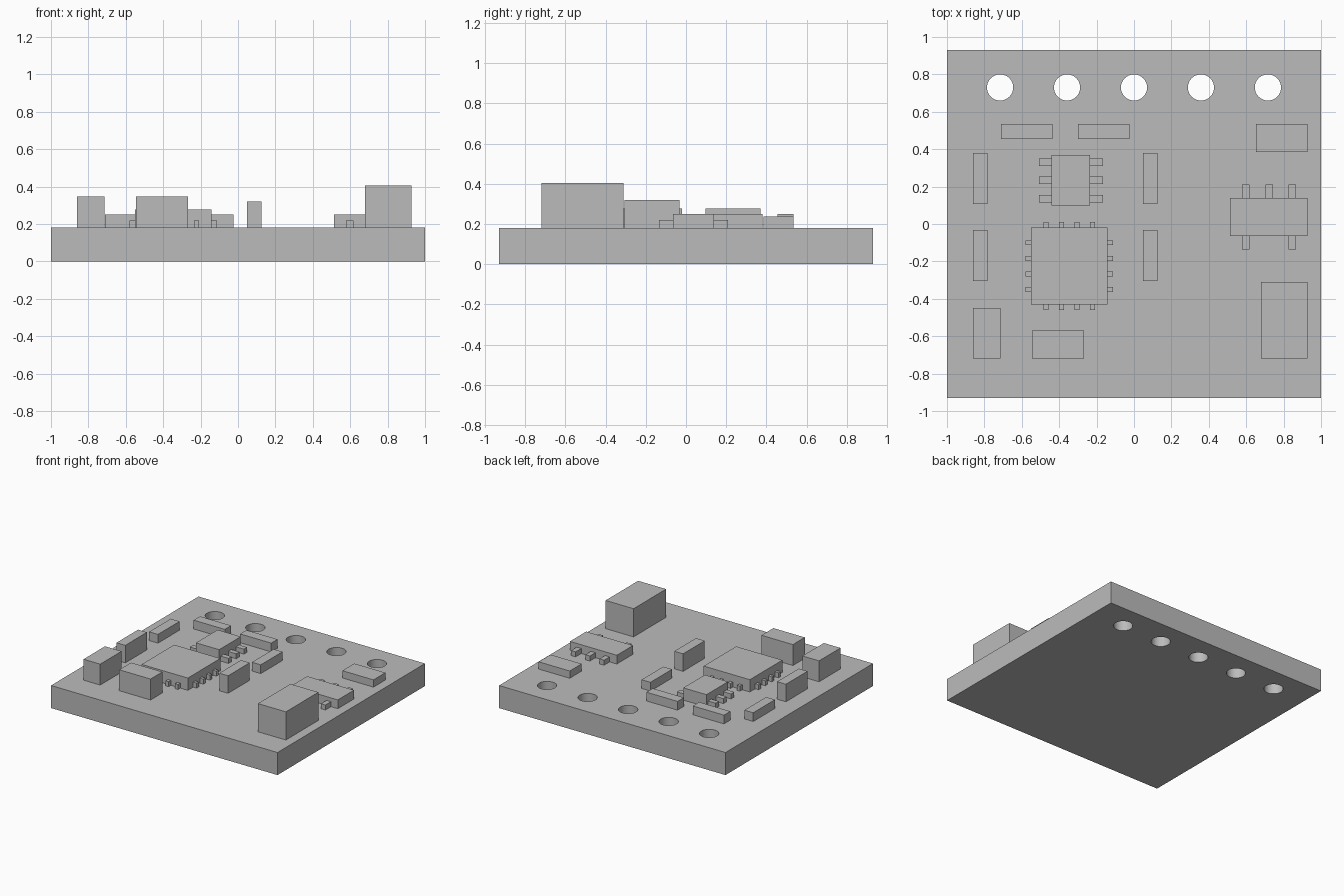
import bpy
import bmesh
from mathutils import Matrix, Vector

cube = bpy.data.objects.get("Cube")
if cube:
    bpy.data.objects.remove(cube, do_unlink=True)

grey = bpy.data.materials.new("plain_grey")
grey.use_nodes = True
color = (0.5, 0.5, 0.5, 1)
grey.diffuse_color = color
grey.node_tree.nodes["Principled BSDF"].inputs["Base Color"].default_value = color

BOARD_TOP = 0.18
PIN_TOP = 0.22


def finish(name, bm):
    mesh = bpy.data.meshes.new(name)
    bm.to_mesh(mesh)
    bm.free()
    mesh.materials.append(grey)
    obj = bpy.data.objects.new(name, mesh)
    bpy.context.collection.objects.link(obj)
    return obj


def add_box(bm, x0, x1, y0, y1, top, bottom=BOARD_TOP):
    center = Vector((x0 + x1, y0 + y1, bottom + top)) / 2
    size = Matrix.Diagonal((x1 - x0, y1 - y0, top - bottom, 1))
    bmesh.ops.create_cube(bm, size=1, matrix=Matrix.Translation(center) @ size)


def box(name, *bounds):
    bm = bmesh.new()
    add_box(bm, *bounds)
    return finish(name, bm)


def pins(name, bounds):
    bm = bmesh.new()
    for b in bounds:
        add_box(bm, *b, PIN_TOP)
    return finish(name, bm)


# Board with a row of round through holes
board = box("board", -1, 1, -0.93, 0.93, BOARD_TOP, 0)
bm = bmesh.new()
for i in range(-2, 3):
    bmesh.ops.create_cone(bm, cap_ends=True, segments=48, radius1=0.07, radius2=0.07,
                          depth=1, matrix=Matrix.Translation((i * 0.358, 0.73, 0.1)))
cutter = finish("hole_cutter", bm)
cutter.hide_render = True
cutter.hide_viewport = True
cut = board.modifiers.new("holes", 'BOOLEAN')
cut.object = cutter
cut.operation = 'DIFFERENCE'
cut.solver = 'EXACT'
bpy.context.view_layer.objects.active = board
board.select_set(True)
bpy.ops.object.modifier_apply(modifier="holes")
bpy.data.objects.remove(cutter, do_unlink=True)
bpy.ops.object.shade_smooth_by_angle()

# Tall blocks along the front
box("front_left_block", 0.68, 0.927, -0.72, -0.31, 0.405)
box("front_right_block", -0.86, -0.713, -0.72, -0.45, 0.347)
box("front_middle_block", -0.545, -0.268, -0.72, -0.57, 0.347)

# Small components: two columns beside the chips, two at the back, one back left
for side, x in (("right", -0.86), ("left", 0.048)):
    box(side + "_front_component", x, x + 0.078, -0.305, -0.032, 0.32)
    box(side + "_back_component", x, x + 0.078, 0.107, 0.38, 0.25)
for side, x in (("right", -0.71), ("left", -0.3)):
    box("back_" + side + "_component", x, x + 0.275, 0.455, 0.535, 0.25)
box("back_corner_component", 0.652, 0.927, 0.385, 0.535, 0.238)

# Square chip with four pins on every side
box("square_chip", -0.55, -0.142, -0.43, -0.02, 0.278)
cx, cy, half, reach, w = -0.346, -0.225, 0.2, 0.235, 0.013
bounds = []
for i in range(4):
    t = (i - 1.5) * 0.083
    for s in (-1, 1):
        near, far = sorted((s * half, s * reach))
        bounds.append((cx + near, cx + far, cy + t - w, cy + t + w))
        bounds.append((cx + t - w, cx + t + w, cy + near, cy + far))
pins("square_chip_pins", bounds)

# Small chip with three pins on the left and right
box("small_chip", -0.44, -0.235, 0.098, 0.37, 0.278)
bounds = []
for i in (-1, 0, 1):
    y = 0.233 + i * 0.097
    bounds += [(-0.507, -0.43, y - 0.02, y + 0.02), (-0.245, -0.165, y - 0.02, y + 0.02)]
pins("small_chip_pins", bounds)

# Regulator with three pins behind and two in front
box("regulator", 0.513, 0.927, -0.065, 0.14, 0.25)
bounds = [(x - 0.02, x + 0.02, 0.13, 0.21) for x in (0.597, 0.722, 0.847)]
bounds += [(x - 0.02, x + 0.02, -0.135, -0.055) for x in (0.597, 0.847)]
pins("regulator_pins", bounds)
